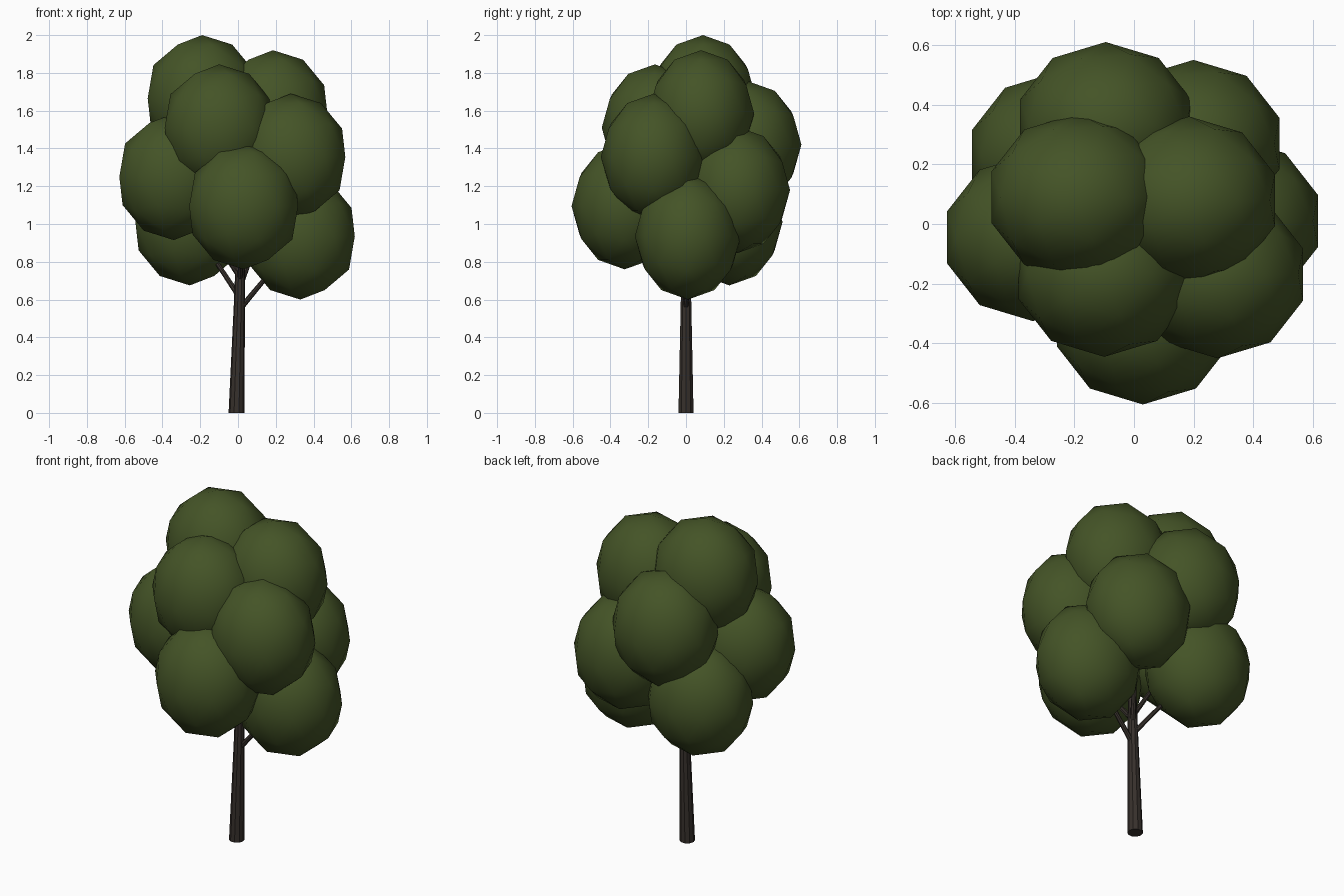
import bpy, math
from mathutils import Vector

if "Cube" in bpy.data.objects:
    bpy.data.objects.remove(bpy.data.objects["Cube"])


def material(name, rgb):
    m = bpy.data.materials.new(name)
    m.diffuse_color = (*rgb, 1)
    m.use_nodes = True
    m.node_tree.nodes["Principled BSDF"].inputs["Base Color"].default_value = m.diffuse_color
    return m


leaf = material("leaf green", (0.058, 0.088, 0.020))
bark = material("bark brown", (0.038, 0.030, 0.025))


def limb(name, points, radii, sides=10):
    """Tapered round limb swept along a path, capped at both ends."""
    verts, faces = [], []
    pts = [Vector(p) for p in points]
    vertical = abs((pts[-1] - pts[0]).normalized().z) > 0.95
    for i, (p, r) in enumerate(zip(pts, radii)):
        d = (pts[min(i + 1, len(pts) - 1)] - pts[max(i - 1, 0)]).normalized()
        if vertical:
            d = Vector((0, 0, 1))
        q = d.to_track_quat('Z', 'Y')
        for k in range(sides):
            a = 2 * math.pi * k / sides
            verts.append(p + q @ Vector((r * math.cos(a), r * math.sin(a), 0)))
    for i in range(len(pts) - 1):
        for k in range(sides):
            n = (k + 1) % sides
            a, b = i * sides, (i + 1) * sides
            faces.append((a + k, a + n, b + n, b + k))
    faces.append(tuple(reversed(range(sides))))
    faces.append(tuple(range(len(verts) - sides, len(verts))))
    mesh = bpy.data.meshes.new(name)
    mesh.from_pydata(verts, [], faces)
    mesh.materials.append(bark)
    obj = bpy.data.objects.new(name, mesh)
    bpy.context.collection.objects.link(obj)


# Leaf clumps: stretched low-poly icospheres, shaded smooth
clumps = [
    (0.03, -0.325, 1.095),   # low front
    (0.33, 0.01, 0.935),     # low right
    (-0.255, 0.23, 1.01),    # low back left
    (-0.34, -0.045, 1.25),   # middle left
    (0.20, 0.27, 1.18),      # middle back right
    (0.28, -0.17, 1.355),    # middle front right
    (-0.095, 0.33, 1.42),    # upper back
    (-0.10, -0.165, 1.51),   # upper front
    (0.185, 0.08, 1.585),    # crown right
    (-0.19, 0.09, 1.665),    # crown left
]
for i, c in enumerate(clumps):
    bpy.ops.mesh.primitive_ico_sphere_add(subdivisions=2, radius=1, location=c)
    o = bpy.context.object
    o.name = f"leaf_clump_{i + 1}"
    o.scale = (0.303, 0.281, 0.335)
    o.data.materials.append(leaf)
    bpy.ops.object.shade_smooth()

# Trunk: slight lean, tapering up into the crown
limb("trunk", [(-0.008, 0, 0), (0.008, 0, 0.6), (0.014, 0, 0.95), (0, 0.02, 1.35)],
     [0.042, 0.029, 0.021, 0.010])

# Branches: from the trunk into the lower and middle clumps
starts = [0.70, 0.55, 0.61, 0.72, 0.67]
for i, z in enumerate(starts):
    c = Vector(clumps[i])
    root = Vector((0.01, 0, z))
    limb(f"branch_{i + 1}", [root, root.lerp(c, 0.8)], [0.015, 0.010], 8)
